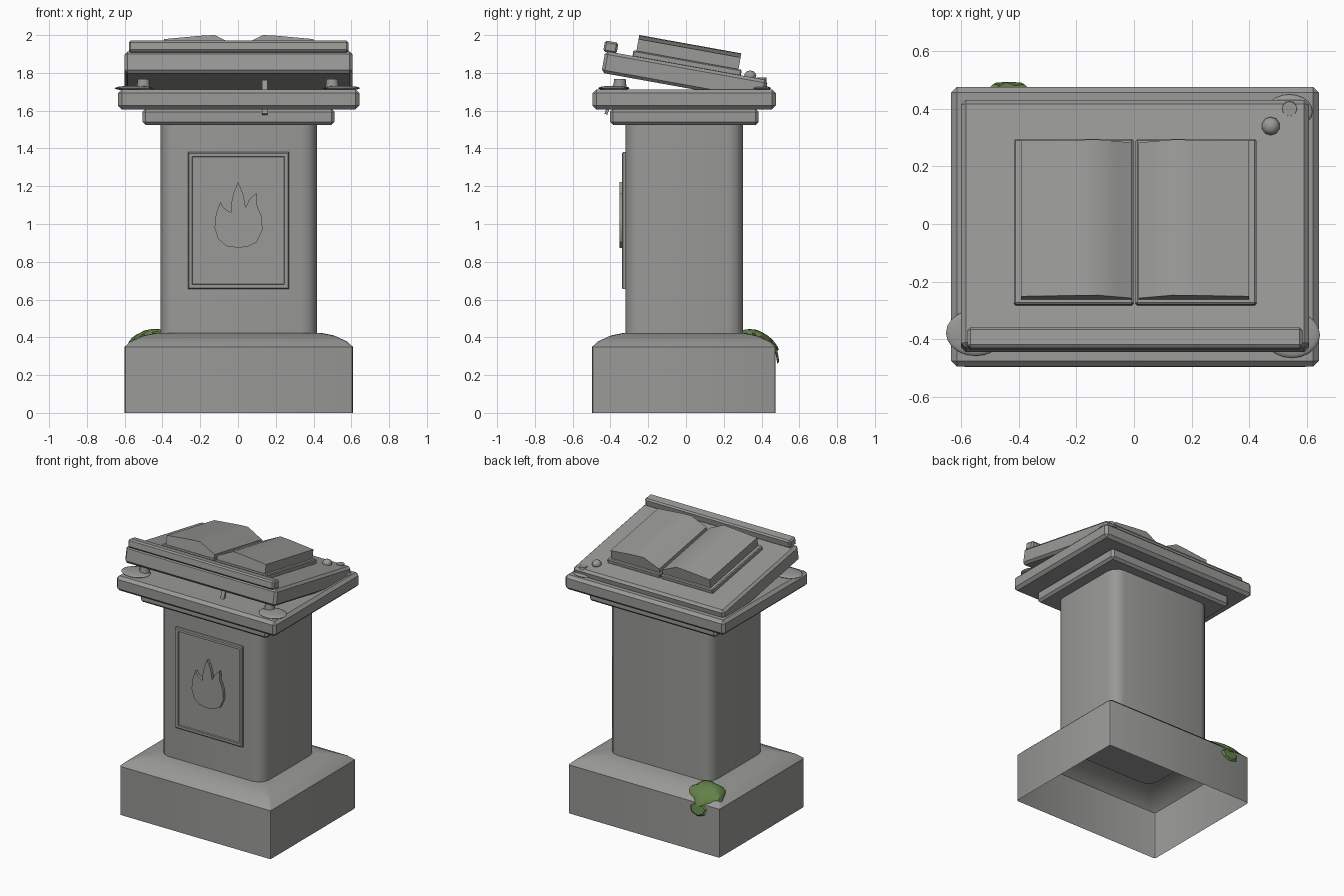
import bpy, bmesh
from math import sin, cos, pi, radians, atan2
from mathutils import Matrix, Vector

cube = bpy.data.objects.get("Cube")
if cube:
    bpy.data.objects.remove(cube, do_unlink=True)


def material(name, rgb):
    m = bpy.data.materials.new(name)
    m.use_nodes = True
    m.diffuse_color = (*rgb, 1)
    m.node_tree.nodes["Principled BSDF"].inputs["Base Color"].default_value = (*rgb, 1)
    return m


STONE = material("grey stone", (0.32, 0.32, 0.31))
MOSS = material("green moss", (0.125, 0.22, 0.065))


def finish(bm, name, mat=STONE, matrix=None, angle=35):
    bmesh.ops.recalc_face_normals(bm, faces=bm.faces)
    me = bpy.data.meshes.new(name)
    bm.to_mesh(me)
    bm.free()
    ob = bpy.data.objects.new(name, me)
    me.materials.append(mat)
    bpy.context.collection.objects.link(ob)
    if matrix:
        ob.matrix_world = matrix
    bpy.ops.object.select_all(action="DESELECT")
    ob.select_set(True)
    bpy.context.view_layer.objects.active = ob
    bpy.ops.object.shade_smooth_by_angle(angle=radians(angle))
    return ob


def box(name, x, y, z, bevel=0.0, matrix=None):
    bm = bmesh.new()
    bmesh.ops.create_cube(bm, size=1)
    for v in bm.verts:
        v.co = [a + (b - a) * (c + 0.5) for (a, b), c in zip((x, y, z), v.co)]
    if bevel:
        bmesh.ops.bevel(bm, geom=bm.edges[:], offset=bevel, segments=1, affect="EDGES")
    return finish(bm, name, matrix=matrix, angle=30)


def prism(name, points, to_3d, near, far, matrix=None):
    """Extrude a 2D outline between two depths."""
    bm = bmesh.new()
    rings = [[bm.verts.new(to_3d(a, b, d)) for a, b in points] for d in (near, far)]
    bm.faces.new(rings[0])
    bm.faces.new(rings[1])
    for i in range(len(points)):
        j = i - 1
        bm.faces.new((rings[0][j], rings[0][i], rings[1][i], rings[1][j]))
    return finish(bm, name, matrix=matrix)


def loft(name, x, y, rings, segments, bottom):
    """Stack rounded rectangles given as (inset, z, corner radius)."""
    bm = bmesh.new()
    loops = []
    for inset, z, r in rings:
        loop = []
        corners = ((x[1], y[1], -1, -1), (x[0], y[1], 1, -1),
                   (x[0], y[0], 1, 1), (x[1], y[0], -1, 1))
        for k, (cx, cy, sx, sy) in enumerate(corners):
            for s in range(segments + 1):
                t = pi / 2 * (k + s / segments)
                loop.append(bm.verts.new((cx + sx * (inset + r) + r * cos(t),
                                          cy + sy * (inset + r) + r * sin(t), z)))
        loops.append(loop)
    for a, b in zip(loops, loops[1:]):
        for i in range(len(a)):
            bm.faces.new((a[i - 1], a[i], b[i], b[i - 1]))
    bm.faces.new(loops[-1])
    if bottom:
        bm.faces.new(loops[0])
    return finish(bm, name)


# Plinth: open underneath, with a soft sloping shoulder
PX, PY = (-0.6, 0.608), (-0.497, 0.475)
SHOULDER = [(0, 0.35), (0.03, 0.378), (0.1, 0.41), (0.17, 0.424)]
loft("plinth", PX, PY, [(0, 0, 0.015)] + [(i, z, 0.015 + i * 0.2) for i, z in SHOULDER], 2, False)

# Column and the two slabs above it
loft("column", (-0.41, 0.418), (-0.32, 0.302), [(0, 0.41, 0.08), (0, 1.54, 0.08)], 3, True)
box("lower_slab", (-0.505, 0.51), (-0.403, 0.385), (1.525, 1.61), 0.016)
box("upper_slab", (-0.635, 0.642), (-0.495, 0.476), (1.607, 1.713), 0.02)

# Framed panel with a recessed field
bm = bmesh.new()
bmesh.ops.create_cube(bm, size=1)
for v in bm.verts:
    v.co = (0.002 + v.co.x * 0.535, -0.325 + v.co.y * 0.03, 1.018 + v.co.z * 0.725)
front = [f for f in bm.faces if f.normal.y < -0.9]
bmesh.ops.bevel(bm, geom=list(front[0].edges), offset=0.006, segments=1, affect="EDGES")
front = min(bm.faces, key=lambda f: f.calc_center_median().y)
bmesh.ops.inset_region(bm, faces=[front], thickness=0.024)
bmesh.ops.inset_region(bm, faces=[front], thickness=0.004, depth=-0.009)
finish(bm, "front_panel", angle=20)

# Raised flame emblem
FLAME = [(0, 1.222), (0.025, 1.165), (0.035, 1.12), (0.04, 1.087), (0.06, 1.13), (0.097, 1.165),
         (0.1, 1.1), (0.125, 1.04), (0.13, 0.97), (0.1, 0.905), (0.05, 0.88), (0, 0.874),
         (-0.06, 0.883), (-0.105, 0.92), (-0.124, 0.98), (-0.117, 1.05), (-0.094, 1.117),
         (-0.075, 1.085), (-0.036, 1.06), (-0.038, 1.1), (-0.022, 1.17)]
prism("flame_emblem", FLAME, lambda x, z, d: (x, d, z), -0.353, -0.325)

# Tilted desk: everything on it shares this frame
TILT = Matrix.Translation((0, 0, 1.839)) @ Matrix.Rotation(radians(-10.2), 4, "X")
box("desk_top", (-0.6, 0.607), (-0.434, 0.44), (-0.117, 0), 0.016, TILT)
box("book_ledge", (-0.578, 0.585), (-0.445, -0.373), (-0.005, 0.055), 0.01, TILT)

# Open book: a cover and a bent block of pages on each side
for side, s, shift in (("right", -1, 0), ("left", 1, 0.008)):
    cover = sorted((s * 0.002 + shift / 2, s * 0.417 + shift))
    box(side + "_cover", cover, (-0.288, 0.295), (-0.005, 0.03), 0.006, TILT)
    pages = [(0.008, 0.025), (0.008, 0.058), (0.06, 0.083), (0.125, 0.115),
             (0.2, 0.111), (0.392, 0.093), (0.392, 0.025)]
    prism(side + "_pages", [(s * a + shift, h) for a, h in pages],
          lambda x, z, d: (x, d, z), -0.272, 0.277, TILT)


def blob(name, centre, size, subdivisions=2):
    bm = bmesh.new()
    bmesh.ops.create_icosphere(bm, subdivisions=subdivisions, radius=1)
    for v in bm.verts:
        v.co = Vector(centre) + Vector([a * b for a, b in zip(v.co, size)])
    return finish(bm, name, angle=40)


def stub(name, x, y, r, z0, z1):
    bm = bmesh.new()
    bmesh.ops.create_cone(bm, cap_ends=True, segments=12, radius1=r, radius2=r * 0.85,
                          depth=z1 - z0, matrix=Matrix.Translation((x, y, (z0 + z1) / 2)))
    return finish(bm, name)


# Knob on the desk, melted pools and stubs at the corners
blob("desk_knob", (0.475, 0.34, 1.785), (0.032, 0.032, 0.028))
for name, x, y, rx, ry in (("front_right", -0.55, -0.378, 0.103, 0.08),
                           ("front_left", 0.548, -0.385, 0.098, 0.08),
                           ("back_left", 0.54, 0.39, 0.08, 0.06)):
    blob(name + "_pool", (x, y, 1.719), (rx, ry, 0.013), 3)
    if y < 0:
        stub(name + "_stub", x * 0.91, -0.35, 0.036, 1.715, 1.768)
    else:
        stub(name + "_stub", x, y + 0.01, 0.03, 1.715, 1.775)

# Thin pin leaning through the upper slab
box("pin", (0.128, 0.155), (-0.008, 0.008), (-0.1, 0.09), 0,
    Matrix.Translation((0, -0.39, 1.675)) @ Matrix.Rotation(radians(-20), 4, "X"))


# Moss draped over the back shoulder of the plinth
def shoulder(inset):
    if inset >= SHOULDER[-1][0]:
        return SHOULDER[-1][1]
    for (a, za), (b, zb) in zip(SHOULDER, SHOULDER[1:]):
        if inset <= b:
            return za + (zb - za) * (inset - a) / (b - a)


bm = bmesh.new()
bmesh.ops.create_icosphere(bm, subdivisions=3, radius=1)
for v in bm.verts:
    t = atan2(v.co.y, v.co.x)
    r = 1 + 0.1 * sin(5 * t) + 0.05 * sin(9 * t + 1)
    x, y = -0.445 + 0.125 * r * v.co.x, 0.385 + 0.095 * r * v.co.y
    v.co = (x, y, shoulder(min(x - PX[0], PY[1] - y)) + 0.03 * v.co.z)
finish(bm, "moss_patch", MOSS, angle=40)

# Small loose tuft on the back face
bm = bmesh.new()
bmesh.ops.create_cone(bm, cap_ends=True, segments=7, radius1=0.07, radius2=0.055, depth=0.012)
for v in bm.verts:
    v.co.y *= 0.72
finish(bm, "moss_tuft", MOSS, Matrix.Translation((-0.435, 0.481, 0.31))
       @ Matrix.Rotation(radians(-80), 4, "X"))
